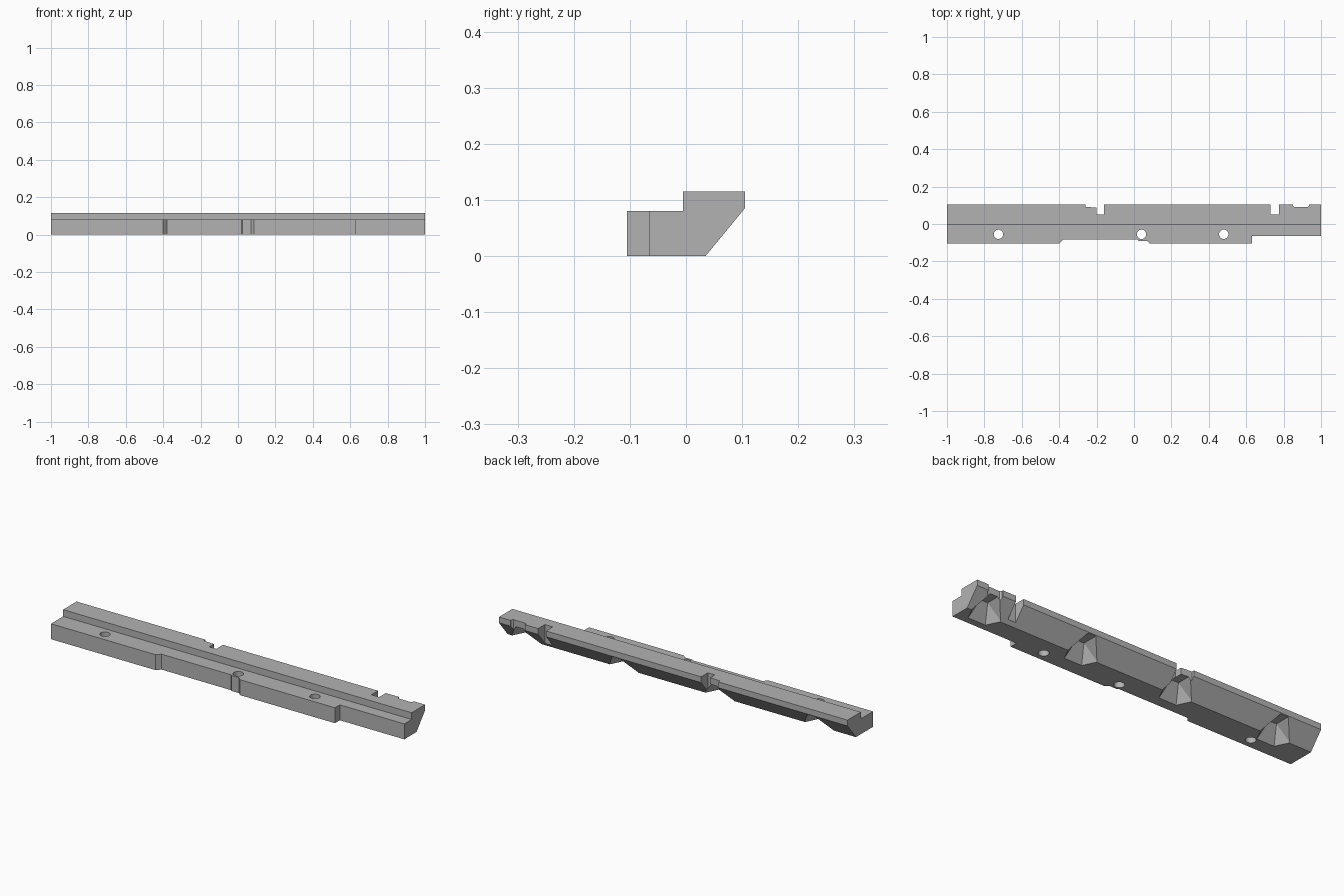
import bpy
import bmesh
from math import cos, sin, tau

cube = bpy.data.objects.get("Cube")
if cube:
    bpy.data.objects.remove(cube, do_unlink=True)

grey = bpy.data.materials.new("plain grey")
grey.use_nodes = True
colour = (0.45, 0.45, 0.45, 1)
grey.diffuse_color = colour
grey.node_tree.nodes["Principled BSDF"].inputs["Base Color"].default_value = colour


def make_object(name, bm):
    bmesh.ops.recalc_face_normals(bm, faces=bm.faces)
    mesh = bpy.data.meshes.new(name)
    bm.to_mesh(mesh)
    bm.free()
    mesh.materials.append(grey)
    obj = bpy.data.objects.new(name, mesh)
    bpy.context.collection.objects.link(obj)
    return obj


def prism(name, points, offset):
    """Extrude a closed outline along an offset vector."""
    bm = bmesh.new()
    face = bm.faces.new([bm.verts.new(p) for p in points])
    new = bmesh.ops.extrude_face_region(bm, geom=[face])["geom"]
    verts = [v for v in new if isinstance(v, bmesh.types.BMVert)]
    bmesh.ops.translate(bm, verts=verts, vec=offset)
    return make_object(name, bm)


def plan_cutter(outline):
    """Vertical cutter with the given plan outline."""
    return prism("cutter", [(x, y, -0.1) for x, y in outline], (0, 0, 0.4))


def pocket_cutter(x):
    """Tapered relief that opens through the sloped underside."""
    bm = bmesh.new()
    for half, y, z in ((0.05, -0.03, 0), (0.085, 0.04, 0),
                       (0.085, 0.04, -0.02), (0.05, -0.03, -0.02),
                       (0.022, 0.02, 0.082), (0.022, 0.12, 0.082)):
        for side in (-1, 1):
            bm.verts.new((x + side * half, y, z))
    bmesh.ops.convex_hull(bm, input=bm.verts)
    return make_object("cutter", bm)


def cut(target, cutter):
    cutter.hide_render = True
    mod = target.modifiers.new("cut", "BOOLEAN")
    mod.operation = "DIFFERENCE"
    mod.solver = "EXACT"
    mod.object = cutter
    bpy.context.view_layer.objects.active = target
    bpy.ops.object.modifier_apply(modifier=mod.name)
    bpy.data.objects.remove(cutter, do_unlink=True)


# Stepped rail with a sloped rear underside
profile = [(-0.105, 0), (0.035, 0), (0.105, 0.085), (0.105, 0.115),
           (-0.005, 0.115), (-0.005, 0.08), (-0.105, 0.08)]
rail = prism("stepped_rail", [(-1, y, z) for y, z in profile], (2, 0, 0))

# Front reliefs: shallow chamfered recess and end step
front_recess = [(-0.4, -0.105), (-0.38, -0.084), (0.02, -0.084), (0.025, -0.09),
                (0.07, -0.09), (0.085, -0.105), (0.085, -0.2), (-0.4, -0.2)]
end_step = [(0.63, -0.2), (0.63, -0.065), (1.1, -0.065), (1.1, -0.2)]

# Rear notches
rear_notch = [(-0.26, 0.2), (-0.26, 0.092), (-0.2, 0.087), (-0.2, 0.05),
              (-0.16, 0.05), (-0.16, 0.2)]
rear_slot = [(0.73, 0.2), (0.73, 0.05), (0.775, 0.05), (0.775, 0.2)]
end_notch = [(0.85, 0.2), (0.85, 0.098), (0.858, 0.09), (0.927, 0.09),
             (0.935, 0.098), (0.935, 0.2)]
for outline in (front_recess, end_step, rear_notch, rear_slot, end_notch):
    cut(rail, plan_cutter(outline))

# Screw holes through the lower ledge
for x in (-0.725, 0.04, 0.48):
    cut(rail, plan_cutter([(x + 0.025 * cos(tau * i / 32),
                            -0.055 + 0.025 * sin(tau * i / 32))
                           for i in range(32)]))

# Tapered underside pockets
for x in (-0.79, -0.22, 0.33, 0.89):
    cut(rail, pocket_cutter(x))
